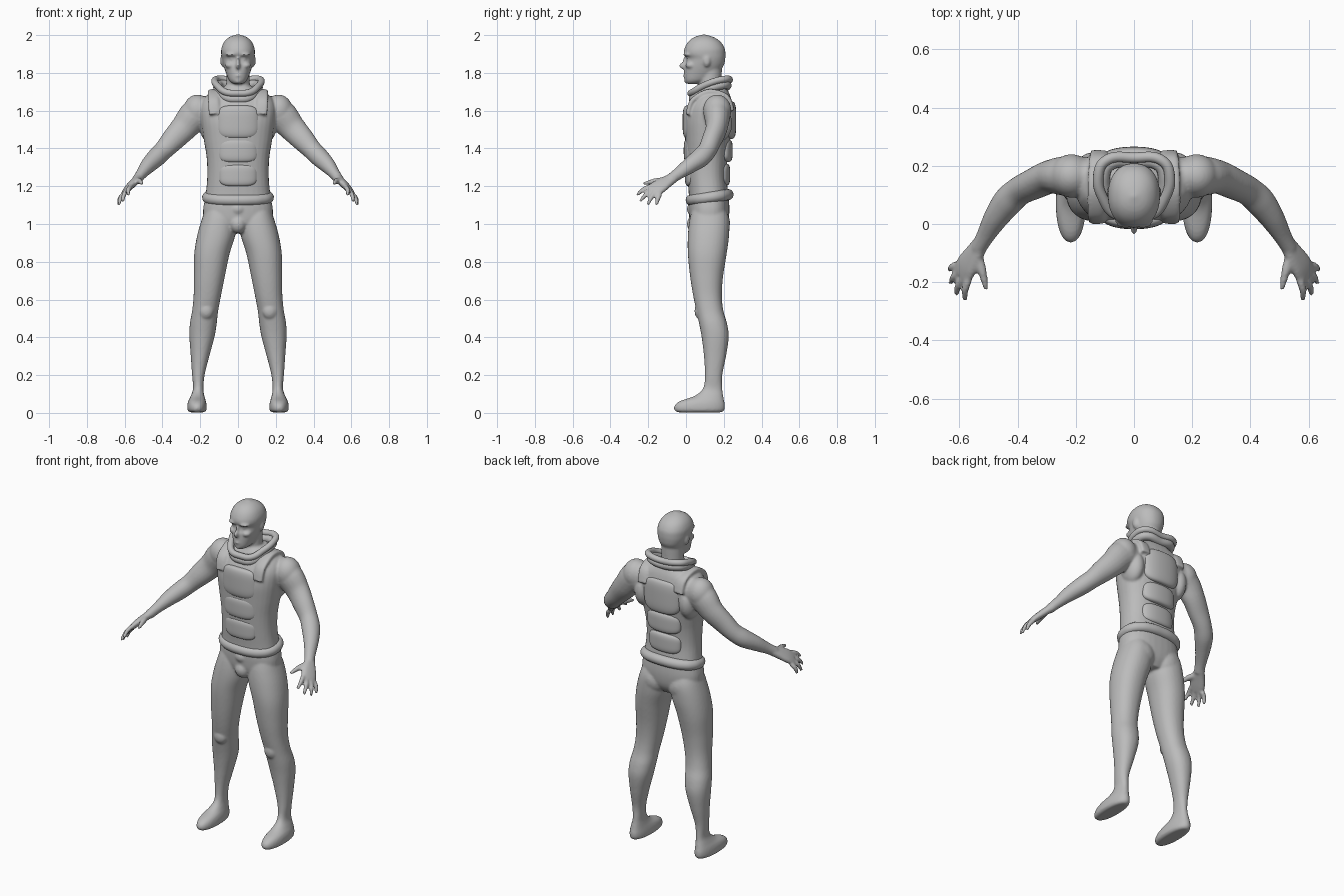
import bpy, bmesh, math
from mathutils import Vector, Matrix

cube = bpy.data.objects.get("Cube")
if cube:
    bpy.data.objects.remove(cube, do_unlink=True)

grey = bpy.data.materials.new("plain_grey")
grey.use_nodes = True
colour = (0.5, 0.5, 0.5, 1)
grey.diffuse_color = colour
grey.node_tree.nodes["Principled BSDF"].inputs["Base Color"].default_value = colour


def spline(rows, steps=6):
    """Smoothly interpolate between rows of numbers."""
    padded = [rows[0], *rows, rows[-1]]
    out = []
    for before, start, end, after in zip(padded, padded[1:], padded[2:], padded[3:]):
        for i in range(steps):
            t = i / steps
            out.append([0.5 * (2 * q + (r - p) * t + (2 * p - 5 * q + 4 * r - s) * t * t
                               + (3 * q - p - 3 * r + s) * t ** 3)
                        for p, q, r, s in zip(before, start, end, after)])
    out.append(list(rows[-1]))
    return out


def signed_power(value, power):
    return math.copysign(abs(value) ** power, value)


def outline(power, count=32):
    """Rounded unit outline; higher power is squarer."""
    angles = [math.tau * i / count for i in range(count)]
    return [(signed_power(math.cos(a), 2 / power), signed_power(math.sin(a), 2 / power))
            for a in angles]


def skin(bm, rings):
    """Bridge rings of points into a closed tube."""
    loops = [[bm.verts.new(p) for p in ring] for ring in rings]
    for low, high in zip(loops, loops[1:]):
        for i in range(len(low)):
            bm.faces.new((low[i - 1], low[i], high[i], high[i - 1]))
    bm.faces.new(loops[0])
    bm.faces.new(loops[-1])


def slices(bm, rows, side=1, power=2.2):
    """Stack level slices given as height, x range, y range."""
    rings = []
    for z, x0, x1, y0, y1 in spline(rows):
        rings.append([(side * ((x0 + x1) / 2 + u * (x1 - x0) / 2),
                       (y0 + y1) / 2 + v * (y1 - y0) / 2, z) for u, v in outline(power)])
    skin(bm, rings)


def trunk(bm, rows, power):
    """Symmetric slices given as height, half width, y range."""
    slices(bm, [(z, -x, x, y0, y1) for z, x, y0, y1 in rows], power=power)


def limb(bm, rows, across, side=1, power=2):
    """Sweep a section along points given as position, half width, half thickness."""
    path = spline(rows)
    centres = [Vector(p[:3]) for p in path]
    rings = []
    for i, p in enumerate(path):
        tangent = (centres[min(i + 1, len(path) - 1)] - centres[max(i - 1, 0)]).normalized()
        wide = Vector(across)
        wide = (wide - tangent * wide.dot(tangent)).normalized()
        thin = tangent.cross(wide)
        ring = [centres[i] + wide * u * p[3] + thin * v * p[4] for u, v in outline(power, 20)]
        rings.append([(side * c.x, c.y, c.z) for c in ring])
    skin(bm, rings)


def blob(bm, centre, radii, side=1):
    place = Matrix.Translation((side * centre[0], *centre[1:])) @ Matrix.Diagonal((*radii, 1))
    bmesh.ops.create_uvsphere(bm, u_segments=24, v_segments=16, radius=1, matrix=place)


def finish(name, bm):
    bmesh.ops.recalc_face_normals(bm, faces=bm.faces)
    mesh = bpy.data.meshes.new(name)
    bm.to_mesh(mesh)
    bm.free()
    for face in mesh.polygons:
        face.use_smooth = True
    mesh.materials.append(grey)
    obj = bpy.data.objects.new(name, mesh)
    bpy.context.collection.objects.link(obj)
    return obj


def cushion(name, z, half_width, half_height, y, depth, bow):
    """Padded vest panel, bowed to wrap the torso."""
    bm = bmesh.new()
    bmesh.ops.create_uvsphere(bm, u_segments=64, v_segments=40, radius=1)
    for v in bm.verts:
        u, w, h = (signed_power(c, 0.55) for c in v.co)
        x = u * half_width
        v.co = (x, y + w * depth + bow * x * x, z + h * half_height)
    finish(name, bm)


def roll(name, points, radius):
    """Closed tube through a half loop of points and its mirror image."""
    loop = points + [(-x, y, z) for x, y, z in points[-2:0:-1]]
    curve = bpy.data.curves.new(name, "CURVE")
    curve.dimensions = "3D"
    curve.bevel_depth = radius
    curve.bevel_resolution = 5
    path = curve.splines.new("BEZIER")
    path.bezier_points.add(len(loop) - 1)
    path.use_cyclic_u = True
    for knot, p in zip(path.bezier_points, loop):
        knot.co = p
        knot.handle_left_type = knot.handle_right_type = "AUTO"
    curve.materials.append(grey)
    obj = bpy.data.objects.new(name, curve)
    bpy.context.collection.objects.link(obj)


body = bmesh.new()

# Torso and pelvis
trunk(body, [(.95, .07, .06, .19), (1, .17, .025, .22), (1.07, .185, .015, .23),
             (1.15, .172, .015, .225), (1.25, .163, .007, .215), (1.35, .166, 0, .22),
             (1.45, .182, -.005, .235), (1.54, .195, -.008, .25), (1.61, .2, .005, .25),
             (1.66, .185, .03, .24), (1.69, .15, .045, .23), (1.73, .07, .07, .21)], 2.4)
blob(body, (0, .035, 1.08), (.04, .03, .035))
blob(body, (0, .05, 1), (.045, .045, .05))

# Neck and head
trunk(body, [(1.6, .08, .06, .21), (1.7, .064, .065, .19), (1.82, .062, .07, .19)], 2)
trunk(body, [(1.742, .025, .005, .06), (1.76, .047, -.008, .12), (1.8, .064, -.01, .17),
             (1.84, .077, -.006, .2), (1.875, .085, .004, .208), (1.9, .089, -.012, .209),
             (1.93, .088, -.008, .205), (1.965, .073, .012, .183), (1.99, .045, .045, .145),
             (2.003, .008, .09, .1)], 2.2)
blob(body, (0, -.01, 1.838), (.012, .026, .02))
blob(body, (0, -.002, 1.86), (.008, .016, .03))
blob(body, (0, .005, 1.785), (.026, .02, .011))
blob(body, (0, .01, 1.757), (.024, .02, .015))

for side in (1, -1):
    # Face details
    blob(body, (.032, .012, 1.897), (.034, .027, .01), side)
    blob(body, (.032, .02, 1.874), (.014, .016, .011), side)
    blob(body, (.042, .026, 1.84), (.027, .03, .018), side)
    blob(body, (.082, .11, 1.865), (.012, .02, .032), side)

    # Leg and foot
    slices(body, [(.003, .18, .255, -.045, .19), (.015, .167, .267, -.062, .203),
                  (.04, .166, .268, -.06, .206), (.063, .17, .263, -.03, .202),
                  (.09, .178, .25, .045, .197), (.13, .183, .238, .09, .192),
                  (.2, .177, .243, .1, .192), (.3, .152, .25, .095, .212),
                  (.4, .125, .257, .083, .226), (.47, .113, .255, .07, .218),
                  (.54, .105, .243, .055, .198), (.62, .09, .235, .038, .19),
                  (.72, .07, .234, .022, .196), (.84, .045, .232, .01, .215),
                  (.94, .015, .216, .01, .228), (1.03, .01, .19, .02, .228),
                  (1.1, .03, .165, .04, .2)], side)
    blob(body, (.09, .165, 1.005), (.085, .068, .085), side)
    blob(body, (.168, .075, .54), (.04, .03, .045), side)

    # Shoulder and arm
    blob(body, (.215, .165, 1.6), (.075, .075, .085), side)
    blob(body, (.15, .165, 1.53), (.055, .08, .1), side)
    limb(body, [(.13, .165, 1.6, .06, .08), (.22, .165, 1.58, .07, .085),
                (.285, .162, 1.51, .058, .072), (.345, .137, 1.445, .053, .062),
                (.395, .112, 1.39, .05, .052), (.435, .075, 1.35, .052, .05),
                (.475, .02, 1.31, .043, .042), (.51, -.04, 1.267, .033, .03),
                (.535, -.085, 1.235, .028, .026)], (0, 1, 0), side)

    # Hand with four fingers and a thumb
    across = (.5, .7, -.45)
    limb(body, [(.525, -.065, 1.245, .028, .022), (.55, -.105, 1.222, .038, .021),
                (.575, -.145, 1.196, .046, .019), (.592, -.175, 1.175, .042, .014)],
         across, side, 2.5)
    knuckles = [(.568, -.19, 1.2), (.583, -.178, 1.183), (.597, -.162, 1.17), (.605, -.138, 1.158)]
    tips = [(.58, -.262, 1.152), (.61, -.243, 1.12), (.63, -.203, 1.102), (.633, -.158, 1.1)]
    for knuckle, tip in zip(knuckles, tips):
        root, end = Vector(knuckle), Vector(tip)
        middle = root.lerp(end, 0.5) + Vector((.006, 0, .006))
        limb(body, [(*root, .013, .013), (*middle, .0125, .0125), (*end, .008, .008)],
             across, side)
    limb(body, [(.54, -.1, 1.23, .018, .018), (.525, -.15, 1.228, .017, .016),
                (.515, -.19, 1.222, .0125, .0125), (.508, -.225, 1.213, .008, .008)],
         across, side)

    # Vest shoulder strap
    limb(body, [(.125, .01, 1.58, .03, .012), (.13, .035, 1.655, .03, .012),
                (.13, .12, 1.702, .03, .012), (.125, .215, 1.675, .03, .012),
                (.12, .245, 1.6, .03, .012)], (1, 0, 0), side, 3)

# Fuse the anatomy into one soft skin
figure = finish("body", body)
fuse = figure.modifiers.new("fuse", "REMESH")
fuse.mode = "VOXEL"
fuse.voxel_size = 0.007
fuse.use_smooth_shade = True
soften = figure.modifiers.new("soften", "SMOOTH")
soften.factor = 0.5
soften.iterations = 4

# Padded vest panels
cushion("chest_panel", 1.54, .115, .088, .017, .035, 1.3)
cushion("upper_belly_panel", 1.388, .107, .063, .02, .032, 1.5)
cushion("lower_belly_panel", 1.258, .102, .058, .022, .028, 1.5)
cushion("upper_back_panel", 1.55, .12, .1, .232, .034, -1.3)
cushion("middle_back_panel", 1.388, .11, .06, .215, .032, -1.5)
cushion("lower_back_panel", 1.262, .105, .058, .204, .03, -1.5)

# Belt roll and high collar
belt = []
for i in range(9):
    a = math.pi * i / 8
    y = 0.125 - 0.097 * signed_power(math.cos(a), 0.85)
    belt.append((0.16 * signed_power(math.sin(a), 0.85), y, 1.122 + 0.15 * y))
roll("belt_roll", belt, 0.03)
rim = [(0, .025, 1.692), (.065, .035, 1.698), (.105, .085, 1.728),
       (.123, .16, 1.758), (.1, .215, 1.768), (0, .228, 1.76)]
roll("collar_rim", rim, 0.018)
roll("collar_base", [(x * .87, .13 + (y - .13) * .87, z - .03) for x, y, z in rim], 0.024)
